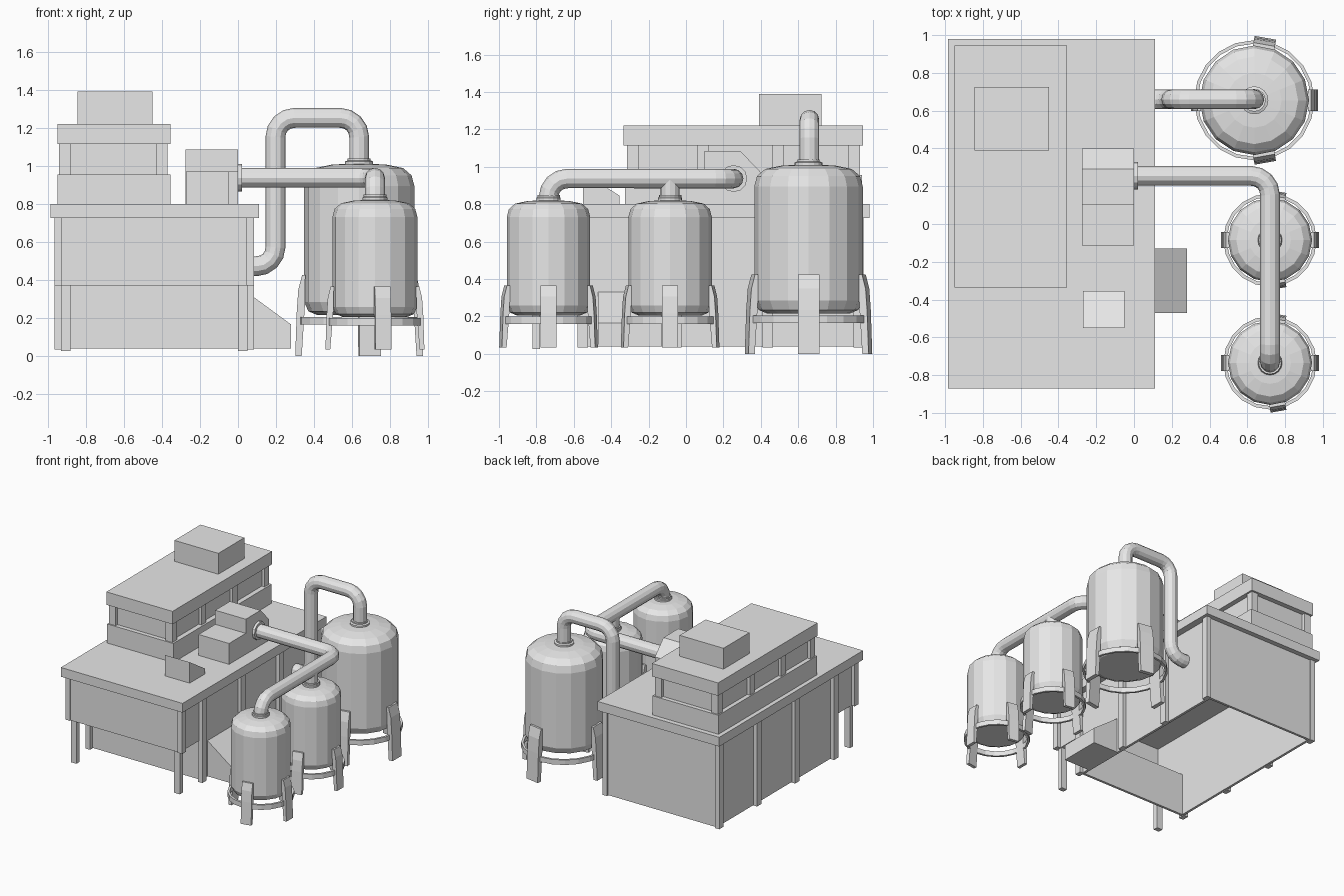
import bpy, bmesh, math
from mathutils import Vector, Matrix

if "Cube" in bpy.data.objects:
    bpy.data.objects.remove(bpy.data.objects["Cube"])

grey = bpy.data.materials.new("plain_grey")
grey.diffuse_color = (0.8, 0.8, 0.8, 1)
grey.use_nodes = True
grey.node_tree.nodes["Principled BSDF"].inputs["Base Color"].default_value = grey.diffuse_color


def finish(name, bm):
    bmesh.ops.recalc_face_normals(bm, faces=bm.faces)
    me = bpy.data.meshes.new(name)
    bm.to_mesh(me)
    bm.free()
    me.materials.append(grey)
    ob = bpy.data.objects.new(name, me)
    bpy.context.collection.objects.link(ob)
    return ob


def box(name, x0, x1, y0, y1, z0, z1):
    bm = bmesh.new()
    m = Matrix.Translation(((x0 + x1) / 2, (y0 + y1) / 2, (z0 + z1) / 2))
    bmesh.ops.create_cube(bm, size=1, matrix=m @ Matrix.Diagonal((x1 - x0, y1 - y0, z1 - z0, 1)))
    return finish(name, bm)


def prism(name, pts, depth):
    """Extrude a closed loop of 3D points along a vector."""
    bm = bmesh.new()
    f = bm.faces.new([bm.verts.new(p) for p in pts])
    r = bmesh.ops.extrude_face_region(bm, geom=[f], use_keep_orig=True)
    bmesh.ops.translate(bm, vec=Vector(depth), verts=[v for v in r["geom"] if isinstance(v, bmesh.types.BMVert)])
    return finish(name, bm)


def lathe(name, prof, loc, sides=16, closed=False, rot=None):
    """Revolve (radius, height) points about the z axis, capping open ends."""
    bm = bmesh.new()
    rings = []
    for r, z in prof:
        rings.append([bm.verts.new((r * math.cos(2 * math.pi * i / sides),
                                    r * math.sin(2 * math.pi * i / sides), z)) for i in range(sides)])
    pairs = list(zip(rings, rings[1:] + rings[:1] if closed else rings[1:]))
    for a, b in pairs:
        for i in range(sides):
            j = (i + 1) % sides
            bm.faces.new((a[i], a[j], b[j], b[i]))
    if not closed:
        bm.faces.new(rings[0])
        bm.faces.new(rings[-1])
    m = Matrix.Translation(loc) @ (rot or Matrix())
    bmesh.ops.transform(bm, matrix=m, verts=bm.verts)
    return finish(name, bm)


def pipe(name, pts, radius, bend):
    """Round pipe through corner points, each corner rounded by an arc."""
    pts = [Vector(p) for p in pts]
    path = [pts[0]]
    for a, p, b in zip(pts, pts[1:], pts[2:]):
        u, v = (a - p).normalized(), (b - p).normalized()
        c = p + (u + v) * bend
        for k in range(5):
            t = k / 4 * math.pi / 2
            path.append(c - v * bend * math.cos(t) - u * bend * math.sin(t))
    path.append(pts[-1])
    cu = bpy.data.curves.new(name, "CURVE")
    cu.dimensions = "3D"
    cu.bevel_depth = radius
    cu.bevel_resolution = 4
    cu.use_fill_caps = True
    sp = cu.splines.new("POLY")
    sp.points.add(len(path) - 1)
    for q, p in zip(sp.points, path):
        q.co = (*p, 1)
    sp.use_smooth = False
    cu.materials.append(grey)
    ob = bpy.data.objects.new(name, cu)
    bpy.context.collection.objects.link(ob)
    bpy.ops.object.select_all(action="DESELECT")
    ob.select_set(True)
    bpy.context.view_layer.objects.active = ob
    bpy.ops.object.convert(target="MESH")


# Main hall: hollow shell, open below, with an overhanging front
L, R, F, B, M = -0.935, 0.055, -0.83, 0.94, -0.55
box("main_roof", -0.985, 0.11, -0.87, 0.98, 0.725, 0.80)
box("upper_front_wall", L, R, F, F + 0.02, 0.37, 0.725)
box("overhang_floor", L, R, F, M, 0.37, 0.385)
box("lower_front_wall", L, R, M, M + 0.02, 0.04, 0.385)
box("back_wall", L, R, B - 0.02, B, 0.04, 0.725)
for side, x in (("left", L), ("right", R - 0.02)):
    box(side + "_upper_wall", x, x + 0.02, F, B, 0.37, 0.725)
    box(side + "_lower_wall", x, x + 0.02, M, B, 0.04, 0.37)

# Wall pilasters, front corner posts and front legs
for side, x in (("left", -0.965), ("right", 0.045)):
    for i, y in enumerate((-0.56, -0.06, 0.43, 0.915)):
        box(f"{side}_pilaster_{i}", x, x + 0.04, y - 0.02, y + 0.035, 0.035, 0.725)
    box(side + "_front_corner_post", x, x + 0.04, F - 0.01, F + 0.04, 0.37, 0.725)
for side, x in (("left", -0.93), ("right", 0.0)):
    box(side + "_front_leg", x, x + 0.05, -0.82, -0.78, 0.025, 0.38)

# Upper storey with recessed window band
box("storey_base", -0.95, -0.355, -0.325, 0.94, 0.80, 0.955)
box("storey_band", -0.915, -0.395, -0.29, 0.905, 0.955, 1.115)
box("storey_roof", -0.95, -0.355, -0.335, 0.945, 1.115, 1.22)
for side, x in (("left", -0.94), ("right", -0.43)):
    for i, y in enumerate((-0.315, 0.06, 0.46, 0.87)):
        box(f"{side}_window_post_{i}", x, x + 0.06, y, y + 0.06, 0.955, 1.115)
box("roof_unit", -0.845, -0.45, 0.39, 0.725, 1.22, 1.39)

# Stepped pipe housing and sloped roof hatch
prism("pipe_housing", [(-0.275, y, z) for y, z in
      ((-0.115, 0.8), (-0.115, 0.97), (0.1, 0.97), (0.1, 1.085), (0.29, 1.085), (0.4, 0.97), (0.4, 0.8))],
      (0.275, 0, 0))
prism("roof_hatch", [(-0.27, y, z) for y, z in ((-0.55, 0.8), (-0.55, 0.97), (-0.355, 0.845), (-0.355, 0.8))],
      (0.22, 0, 0))

# Side chute
prism("side_chute", [(x, -0.47, z) for x, z in ((0.055, 0.04), (0.055, 0.33), (0.28, 0.165), (0.28, 0.04))],
      (0, 0.34, 0))


def tank(name, x, y, r, z0, z1, foot, leg_top, width, ring_r, ring_z):
    s = r / 0.29
    lathe(name + "_body", [(r * 0.76, z0), (r * 0.92, z0 + 0.02 * s), (r, z0 + 0.07 * s), (r, z1 - 0.115 * s),
                           (r * 0.95, z1 - 0.06 * s), (r * 0.8, z1 - 0.022 * s), (r * 0.5, z1 - 0.004 * s),
                           (r * 0.25, z1)], (x, y, 0))
    lathe(name + "_collar", [(0.074 * s ** 0.5, z1 - 0.01), (0.074 * s ** 0.5, z1 + 0.013),
                             (0.06, z1 + 0.018), (0.06, z1 + 0.028)], (x, y, 0))
    # flat hoop tying the legs together
    a, b = ring_r, ring_r - 0.018
    lathe(name + "_hoop", [(a, ring_z), (a, ring_z + 0.04), (b, ring_z + 0.04), (b, ring_z)],
          (x, y, 0), 20, closed=True)
    # four curved legs
    h = leg_top - foot
    side = ((r + 0.038 * s, 0), (r + 0.03 * s, 0.55), (r + 0.022 * s, 0.82), (r + 0.002, 1),
            (r - 0.015, 1), (r - 0.012, 0.6), (r + 0.004, 0))
    for i, deg in enumerate((0, 80, 180, -80)):
        leg = prism(f"{name}_leg_{i}", [(q + 0.008, -width / 2, foot + h * t) for q, t in side], (0, width, 0))
        leg.data.transform(Matrix.Translation((x, y, 0)) @ Matrix.Rotation(math.radians(deg), 4, "Z"))


# Tanks
tank("large_tank", 0.637, 0.655, 0.29, 0.215, 1.01, 0.0, 0.425, 0.115, 0.318, 0.165)
tank("front_tank", 0.72, -0.735, 0.223, 0.205, 0.82, 0.035, 0.365, 0.085, 0.247, 0.16)
tank("middle_tank", 0.72, -0.085, 0.223, 0.205, 0.82, 0.035, 0.365, 0.085, 0.247, 0.16)

# Pipes
pipe("large_tank_pipe", [(0.637, 0.66, 1.0), (0.637, 0.66, 1.252), (0.197, 0.66, 1.252),
                         (0.197, 0.66, 0.472), (0.05, 0.66, 0.472)], 0.052, 0.1)
pipe("shared_pipe", [(-0.01, 0.255, 0.937), (0.72, 0.255, 0.937), (0.72, -0.735, 0.937),
                     (0.72, -0.735, 0.8)], 0.052, 0.1)
pipe("middle_tank_pipe", [(0.72, -0.085, 0.8), (0.72, -0.085, 0.937)], 0.05, 0.1)
lathe("pipe_flange", [(0.072, 0), (0.072, 0.022)], (-0.002, 0.255, 0.937), 12,
      rot=Matrix.Rotation(math.pi / 2, 4, "Y"))
